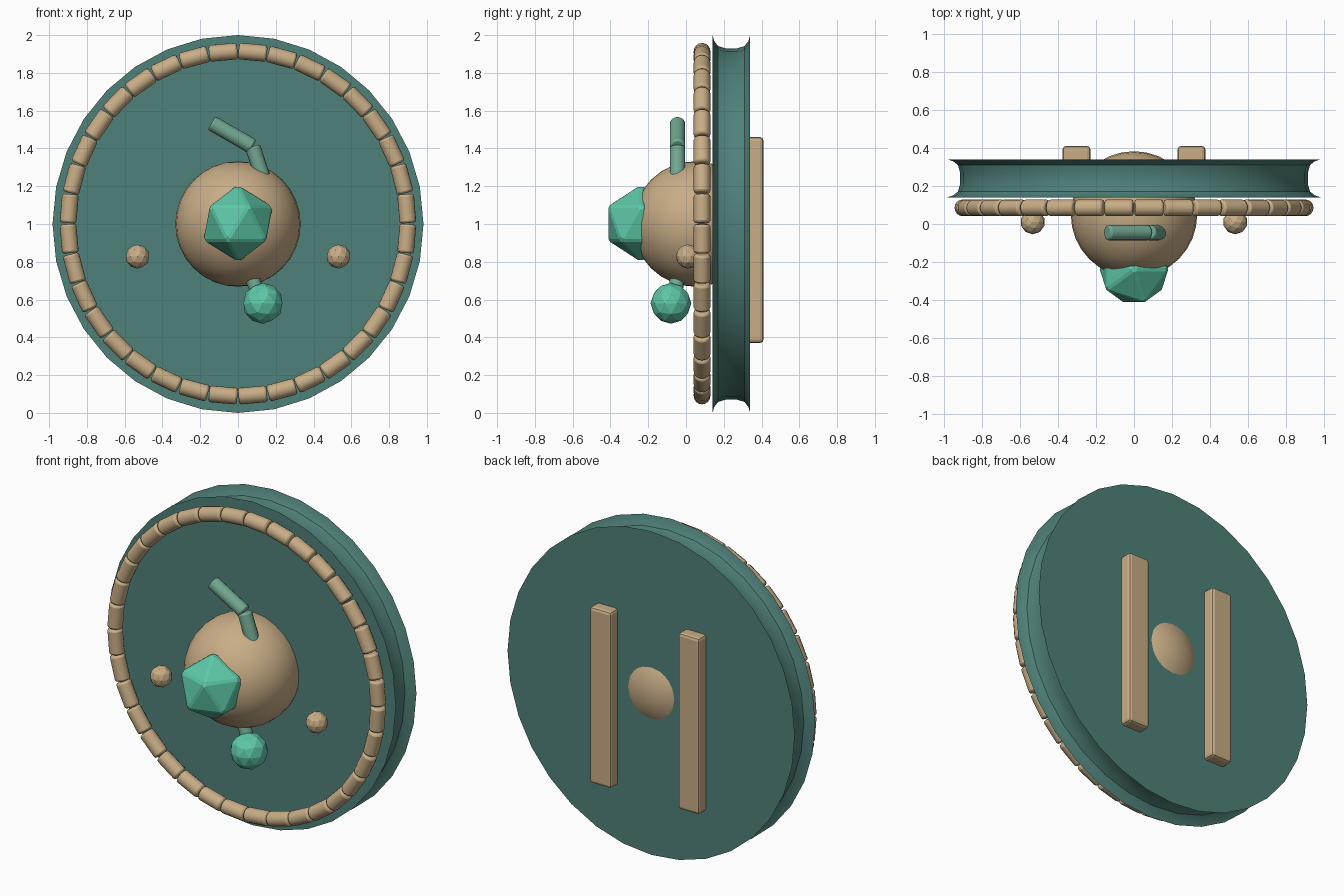
import bpy, math
from mathutils import Vector

if "Cube" in bpy.data.objects:
    bpy.data.objects.remove(bpy.data.objects["Cube"])


def material(name, rgb):
    m = bpy.data.materials.new(name)
    m.diffuse_color = (*rgb, 1)
    m.use_nodes = True
    m.node_tree.nodes["Principled BSDF"].inputs["Base Color"].default_value = m.diffuse_color
    return m


TEAL = material("teal", (0.08, 0.22, 0.195))
SAND = material("sand", (0.58, 0.42, 0.24))
GEM = material("gem", (0.11, 0.58, 0.39))
PIPE = material("pipe", (0.17, 0.39, 0.29))


def finish(name, mat, bevel=0.0, segments=2, smooth=None):
    ob = bpy.context.object
    ob.name = name
    ob.data.materials.append(mat)
    if smooth:
        bpy.ops.object.shade_smooth_by_angle(angle=math.radians(smooth))
    if bevel:
        b = ob.modifiers.new("bevel", 'BEVEL')
        b.width, b.segments = bevel, segments
    return ob


def rod(name, a, b, r, mat, bevel=0.01, sides=16):
    a, b = Vector(a), Vector(b)
    d = b - a
    bpy.ops.mesh.primitive_cylinder_add(
        vertices=sides, radius=r, depth=d.length, location=(a + b) / 2,
        rotation=d.to_track_quat('Z', 'Y').to_euler())
    return finish(name, mat, bevel, 2, 40)


def ball(name, loc, r, sub, mat, bevel=0.0):
    bpy.ops.mesh.primitive_ico_sphere_add(subdivisions=sub, radius=r, location=loc)
    return finish(name, mat, bevel, 1)


# Disc with grooved rim, lathed around the y axis
N = 32
profile = [(0.14, 1.0), (0.15, 0.968), (0.17, 0.942), (0.21, 0.93), (0.27, 0.93),
           (0.31, 0.942), (0.33, 0.968), (0.34, 1.0)]
verts = [(0.982 * r * math.sin(2 * math.pi * i / N), y, 1 + r * math.cos(2 * math.pi * i / N))
         for y, r in profile for i in range(N)]
faces = [(k * N + i, k * N + (i + 1) % N, (k + 1) * N + (i + 1) % N, (k + 1) * N + i)
         for k in range(len(profile) - 1) for i in range(N)]
faces = [f[::-1] for f in faces]
faces += [tuple(range(N)), tuple(reversed(range((len(profile) - 1) * N, len(profile) * N)))]
me = bpy.data.meshes.new("disc")
me.from_pydata(verts, [], faces)
disc = bpy.data.objects.new("disc", me)
bpy.context.collection.objects.link(disc)
bpy.context.view_layer.objects.active = disc
disc.select_set(True)
bpy.ops.object.mode_set(mode='EDIT')
bpy.ops.mesh.select_all(action='SELECT')
bpy.ops.mesh.normals_make_consistent(inside=False)
bpy.ops.object.mode_set(mode='OBJECT')
finish("disc", TEAL, smooth=30)


# Segmented ring in front of the disc
def ring_point(deg):
    t = math.radians(deg)
    return (0.9 * math.sin(t), 0.085, 1.002 + 0.914 * math.cos(t))


for i in range(36):
    rod(f"ring_segment_{i}", ring_point(i * 10 + 0.2), ring_point(i * 10 + 9.8),
        0.044, SAND, 0.012)

# Central boss, poking through the back
bpy.ops.mesh.primitive_uv_sphere_add(segments=32, ring_count=16, radius=0.332, location=(0, 0.05, 1))
finish("boss", SAND, smooth=60)

# Crystals
ball("front_crystal", (0, -0.24, 1.003), 0.205, 1, GEM, 0.01)
ball("hanging_crystal", (0.132, -0.08, 0.58), 0.108, 2, GEM)

# Bent pipe on top and stalk below
rod("pipe_lower", (0.15, -0.045, 1.19), (0.077, -0.045, 1.41), 0.041, PIPE)
rod("pipe_upper", (0.077, -0.045, 1.41), (-0.14, -0.045, 1.535), 0.041, PIPE)
rod("crystal_stalk", (0.065, -0.045, 0.74), (0.125, -0.06, 0.58), 0.038, PIPE)

# Studs and back straps, both sides
for s, side in ((-1, "left"), (1, "right")):
    ball(f"stud_{side}", (s * 0.532, 0.01, 0.828), 0.064, 2, SAND)
    bpy.ops.mesh.primitive_cube_add(size=1, location=(s * 0.302, 0.355, 0.915))
    bpy.context.object.scale = (0.146, 0.11, 1.09)
    bpy.ops.object.transform_apply(location=False, rotation=False, scale=True)
    finish(f"back_strap_{side}", SAND, 0.018, 2)
